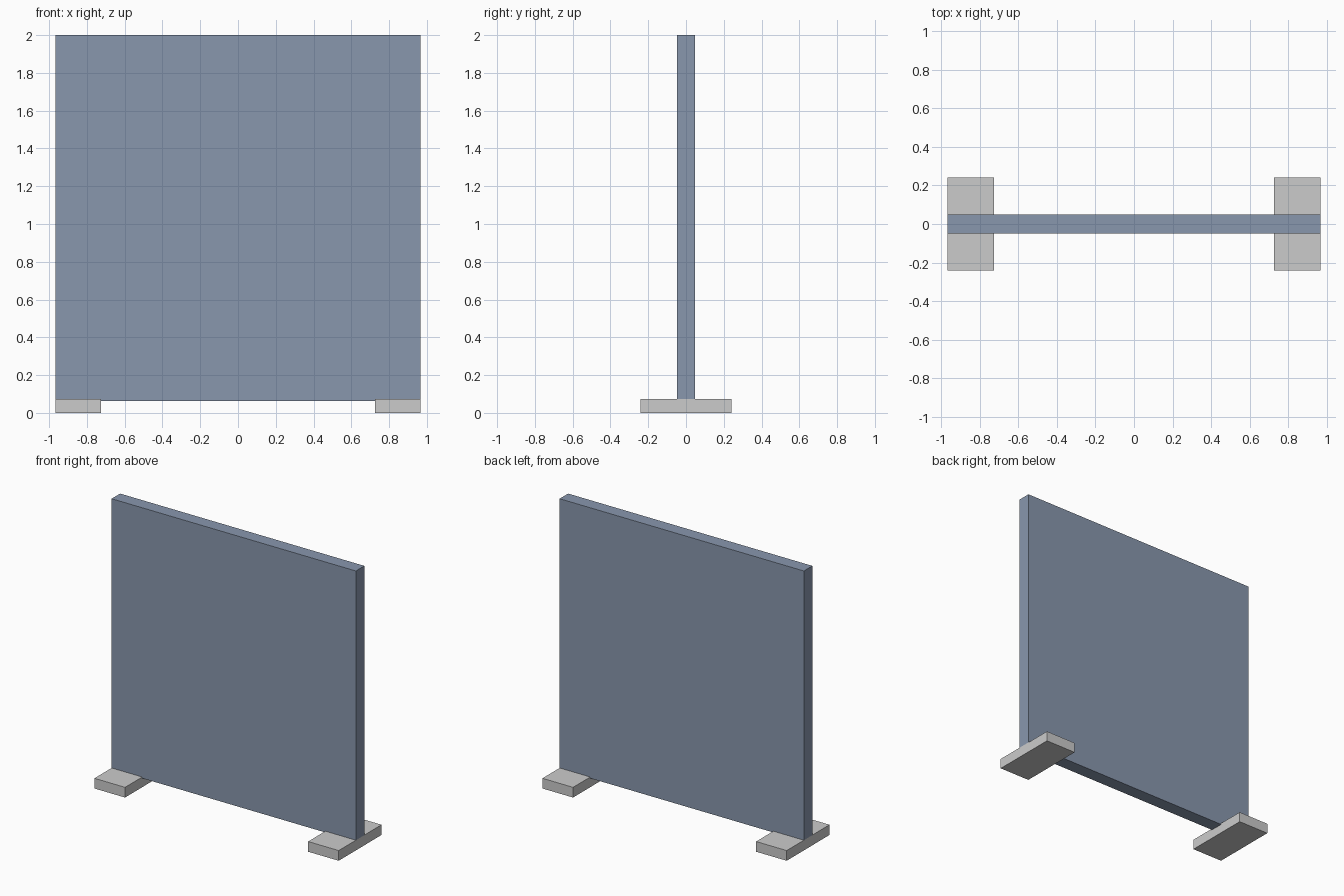
import bpy

if "Cube" in bpy.data.objects:
    bpy.data.objects.remove(bpy.data.objects["Cube"])

HALF_W = 0.967   # half the panel width
FOOT_W = 0.242


def box(name, x, y, z):
    """Axis-aligned box from (min, max) ranges."""
    bpy.ops.mesh.primitive_cube_add(size=1)
    ob = bpy.context.object
    ob.name = name
    ob.location = [(a + b) / 2 for a, b in (x, y, z)]
    ob.scale = [b - a for a, b in (x, y, z)]
    bpy.ops.object.transform_apply(location=True, rotation=False, scale=True)
    return ob


# Upright panel, sunk slightly into the feet
panel = box("panel", (-HALF_W, HALF_W), (-0.048, 0.048), (0.064, 2.0))
blue = bpy.data.materials.new("panel_blue")
blue.diffuse_color = (0.25, 0.31, 0.42, 1)
blue.use_nodes = True
blue.node_tree.nodes["Principled BSDF"].inputs["Base Color"].default_value = blue.diffuse_color
panel.data.materials.append(blue)

# Flat feet, flush with the panel ends
for side, sign in (("left", -1), ("right", 1)):
    xs = sorted((sign * (HALF_W - FOOT_W), sign * HALF_W))
    box(side + "_foot", xs, (-0.242, 0.242), (0.0, 0.073))
